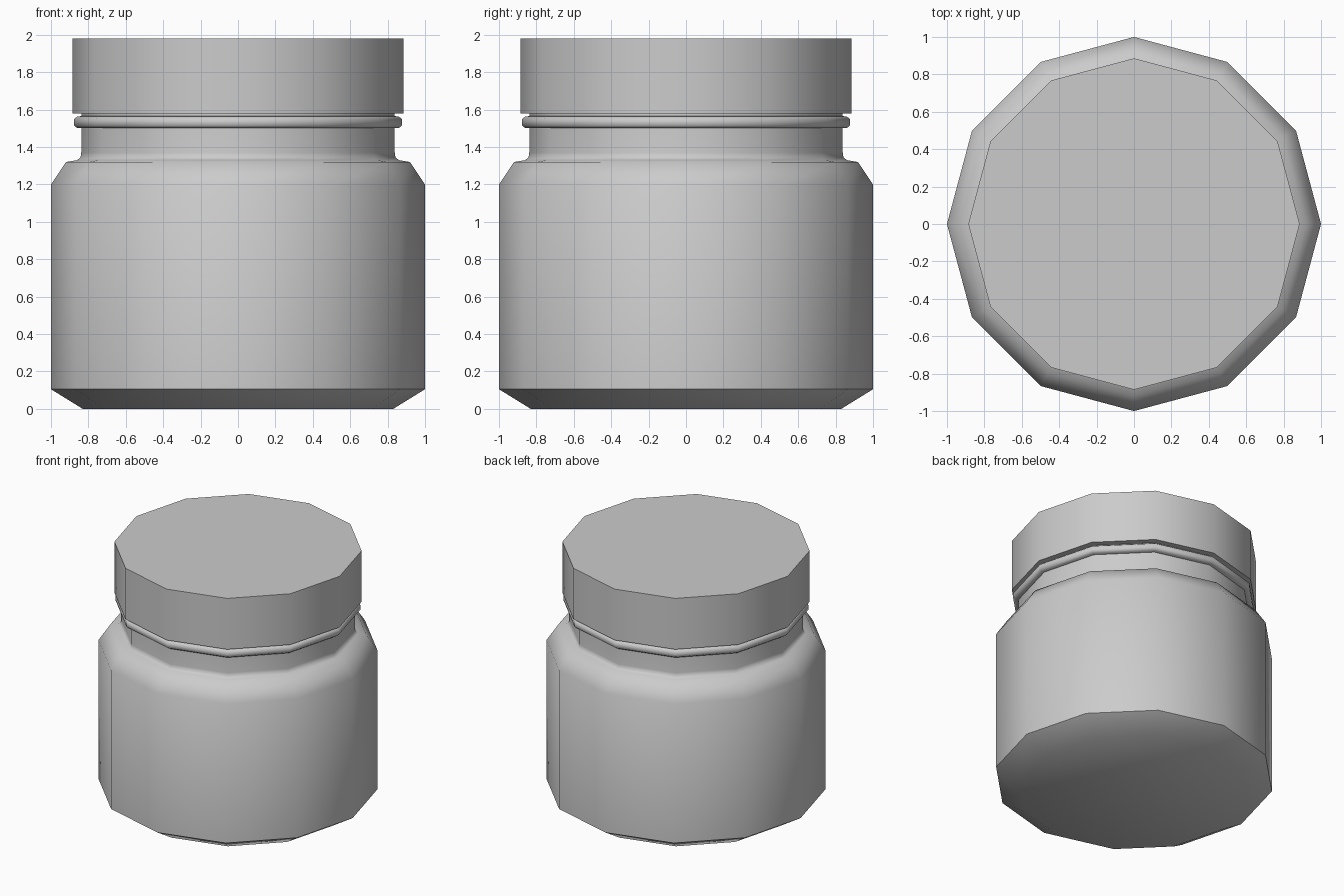
import bpy
import math

SIDES = 12

# Remove the default cube
cube = bpy.data.objects.get("Cube")
if cube:
    bpy.data.objects.remove(cube, do_unlink=True)

# Single plain material
grey = bpy.data.materials.new("plain_grey")
grey.use_nodes = True
colour = (0.6, 0.6, 0.6, 1)
grey.diffuse_color = colour
grey.node_tree.nodes["Principled BSDF"].inputs["Base Color"].default_value = colour


def lathe(name, profile, smooth_angle, closed=False):
    """Revolve a (radius, height) profile; open profiles get flat end caps."""
    verts = []
    for r, z in profile:
        for i in range(SIDES):
            a = math.tau * i / SIDES
            verts.append((r * math.cos(a), r * math.sin(a), z))
    n = len(profile)
    faces = []
    for k in range(n if closed else n - 1):
        low, high = k * SIDES, (k + 1) % n * SIDES
        for i in range(SIDES):
            j = (i + 1) % SIDES
            faces.append((low + i, low + j, high + j, high + i))
    if not closed:
        faces.append(tuple(reversed(range(SIDES))))
        faces.append(tuple(range((n - 1) * SIDES, n * SIDES)))
    mesh = bpy.data.meshes.new(name)
    mesh.from_pydata(verts, [], faces)
    mesh.materials.append(grey)
    obj = bpy.data.objects.new(name, mesh)
    bpy.context.collection.objects.link(obj)
    bpy.ops.object.select_all(action='DESELECT')
    obj.select_set(True)
    bpy.context.view_layer.objects.active = obj
    bpy.ops.object.shade_smooth_by_angle(angle=math.radians(smooth_angle))
    return obj


# Jar body: bevelled base, straight wall, sloped shoulder and neck
lathe("jar_body", [(0.83, 0), (1, 0.105), (1, 1.2), (0.92, 1.32), (0.86, 1.33),
                   (0.842, 1.345), (0.838, 1.37), (0.838, 1.6)], 52)

# Raised ring around the neck
lathe("neck_ring", [(0.83, 1.5), (0.86, 1.502), (0.877, 1.515), (0.877, 1.55),
                    (0.86, 1.562), (0.83, 1.567)], 60, closed=True)

# Lid with sharp rims
lathe("lid", [(0.886, 1.578), (0.886, 1.98)], 40)
